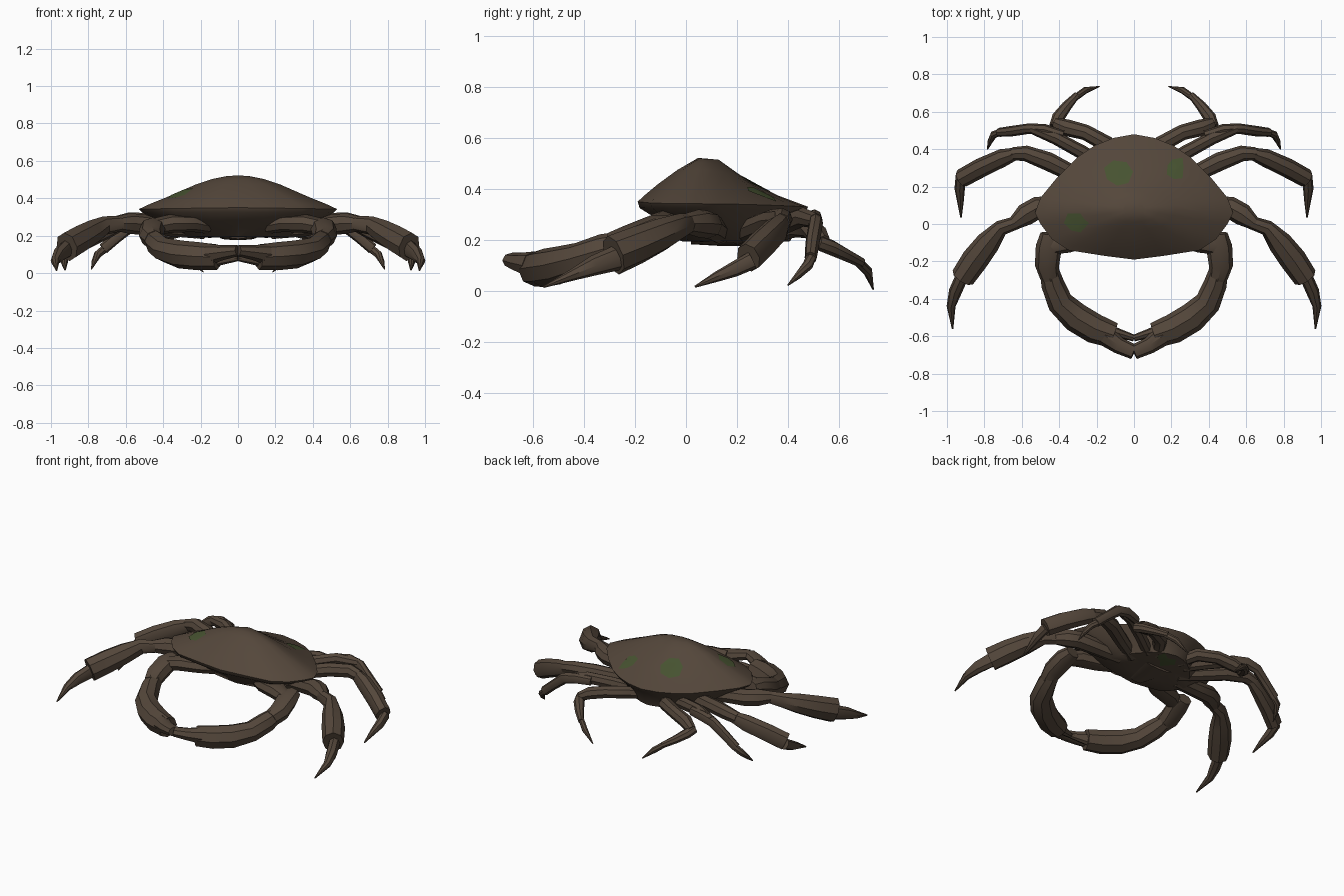
import bpy, bmesh, math
from mathutils import Vector
from mathutils.bvhtree import BVHTree


def material(name, color):
    m = bpy.data.materials.new(name)
    m.diffuse_color = (*color, 1)
    return m


BROWN = material("shell brown", (0.088, 0.062, 0.043))
GREEN = material("algae green", (0.062, 0.085, 0.030))


def finish(bm, name, mat, mirror=False, angle=40):
    bmesh.ops.recalc_face_normals(bm, faces=bm.faces)
    me = bpy.data.meshes.new(name)
    bm.to_mesh(me)
    bm.free()
    ob = bpy.data.objects.new(name, me)
    bpy.context.collection.objects.link(ob)
    me.materials.append(mat)
    bpy.ops.object.select_all(action='DESELECT')
    ob.select_set(True)
    bpy.context.view_layer.objects.active = ob
    bpy.ops.object.shade_smooth_by_angle(angle=math.radians(angle))
    if mirror:
        ob.modifiers.new("Mirror", 'MIRROR').use_mirror_merge = False
    return ob


def bridge(bm, rings):
    for a, b in zip(rings, rings[1:]):
        n = len(a)
        for i in range(n):
            bm.faces.new((a[i], a[(i + 1) % n], b[(i + 1) % n], b[i]))


def tube(bm, pts, sides=8):
    """Tapered limb segment through (x, y, z, width radius, height radius)."""
    P = [Vector(p[:3]) for p in pts]
    rings = []
    for i, p in enumerate(pts):
        t = (P[min(i + 1, len(P) - 1)] - P[max(i - 1, 0)]).normalized()
        side = t.cross(Vector((0, 0, 1))).normalized()
        up = side.cross(t)
        rings.append([bm.verts.new(P[i] + side * p[3] * math.cos(a) + up * p[4] * math.sin(a))
                      for a in (2 * math.pi * k / sides for k in range(sides))])
    bridge(bm, rings)
    bm.faces.new(rings[0])
    bm.faces.new(rings[-1])


def limb(name, segments):
    bm = bmesh.new()
    for s in segments:
        tube(bm, s)
    return finish(bm, name, BROWN, mirror=True)


# Carapace: half outline from the rear to the front, closed by mirroring
half = [(0, .48), (.11, .46), (.21, .42), (.30, .36), (.41, .25), (.50, .14), (.53, .06),
        (.50, 0), (.44, -.08), (.35, -.14), (.16, -.17), (0, -.19)]
outline = half + [(-x, y) for x, y in half[-2:0:-1]]
CY = .08


def dome_ring(bm, t, side, back, front):
    vs = []
    for x, y in outline:
        c = (y - CY) / math.hypot(x, y - CY)
        z = side + ((back if c > 0 else front) - side) * abs(c) ** 1.5
        vs.append(bm.verts.new((x * t, CY + (y - CY) * t, z)))
    return vs


bm = bmesh.new()
rings = [dome_ring(bm, *r) for r in (
    (.12, .518, .515, .522), (.26, .503, .475, .50), (.42, .475, .43, .475),
    (.70, .41, .375, .42), (.9, .367, .345, .375), (1, .342, .33, .35), (.97, .325, .308, .325))]
# Underside tucks in to a flat belly
for sx, y0, y1, z in ((.80, -.11, .44, .28), (.55, -.02, .41, .195), (.25, .08, .34, .19)):
    rings.append([bm.verts.new((x * sx, y0 + (y + .19) / .67 * (y1 - y0), z)) for x, y in outline])
bridge(bm, rings)
bm.faces.new(rings[0])
bm.faces.new(rings[-1])
bm.normal_update()
bmesh.ops.recalc_face_normals(bm, faces=bm.faces)
tree = BVHTree.FromBMesh(bm)
finish(bm, "carapace", BROWN)


# Algae patches draped over the shell
def patch(name, cx, cy, shape, top=True):
    bm = bmesh.new()
    s = 1 if top else -1

    def drop(x, y):
        hit = tree.ray_cast(Vector((x, y, 1 * s)), Vector((0, 0, -s)))[0]
        return bm.verts.new((x, y, hit.z + .004 * s))
    rr = [[drop(cx + x * f, cy + y * f) for x, y in shape] for f in (1, .7, .4, .1)]
    bridge(bm, rr)
    bm.faces.new(rr[-1])
    ob = finish(bm, name, GREEN)
    # keep the thin plate facing outward
    if ob.data.polygons[0].normal.z * s < 0:
        ob.data.flip_normals()


patch("algae_patch_middle", -.08, .27,
      [(-.08, .03), (-.03, .07), (.04, .06), (.075, .01), (.05, -.05), (-.01, -.065), (-.065, -.03)])
patch("algae_patch_rear", .225, .295,
      [(-.045, .02), (-.02, .05), (.035, .06), (.04, .01), (.035, -.05), (-.01, -.055), (-.05, -.03)])
patch("algae_patch_side", -.315, .005,
      [(-.06, 0), (-.04, .05), (.03, .05), (.05, .02), (.075, 0), (.03, -.05), (-.02, -.04)])
patch("algae_patch_belly", .03, .33,
      [(-.08, 0), (-.05, .05), (0, .03), (.05, .06), (.07, 0), (.02, -.02), (-.02, -.07)], False)

# Abdomen flap under the rear
bm = bmesh.new()
tube(bm, [(0, .02, .195, .05, .012), (0, .14, .188, .08, .012), (0, .24, .188, .10, .012)])
finish(bm, "abdomen_flap", BROWN)

# Pincer arms
limb("pincer_arm", [
    [(.16, -.01, .25, .04, .04), (.24, -.06, .265, .06, .045), (.36, -.09, .265, .065, .05),
     (.44, -.12, .25, .045, .045)],
    [(.45, -.05, .26, .05, .04), (.455, -.12, .245, .07, .055), (.465, -.22, .20, .065, .06),
     (.45, -.29, .175, .05, .055)],
    [(.455, -.24, .185, .05, .05), (.435, -.32, .16, .062, .065), (.395, -.42, .125, .07, .065),
     (.31, -.50, .10, .08, .075), (.21, -.56, .09, .08, .075), (.11, -.595, .085, .068, .068)],
])
limb("pincer_fingers", [
    [(.15, -.60, .10, .055, .055), (.08, -.65, .11, .045, .04), (0, -.685, .12, .04, .03)],
    [(.15, -.56, .075, .03, .05), (.08, -.585, .075, .025, .03), (0, -.61, .08, .018, .016)],
])

# Walking legs, front pair to rear pair
limb("front_leg", [
    [(.22, .13, .23, .05, .045), (.40, .10, .25, .055, .05), (.52, .085, .26, .06, .055),
     (.58, .05, .265, .06, .055), (.645, .0, .265, .035, .04)],
    [(.62, .01, .265, .035, .04), (.71, -.02, .255, .042, .05), (.78, -.10, .22, .065, .065),
     (.85, -.19, .18, .072, .075), (.915, -.285, .14, .066, .08)],
    [(.915, -.27, .13, .035, .05), (.955, -.36, .10, .035, .04), (.978, -.44, .065, .024, .024),
     (.97, -.56, .015, .004, .004)],
])
limb("second_leg", [
    [(.18, .20, .22, .04, .04), (.33, .27, .25, .045, .045), (.46, .335, .275, .05, .045),
     (.58, .378, .28, .042, .045), (.65, .375, .265, .035, .04)],
    [(.62, .38, .27, .03, .04), (.70, .355, .24, .048, .055), (.82, .30, .185, .052, .06),
     (.92, .245, .13, .05, .06)],
    [(.925, .26, .12, .028, .035), (.932, .19, .085, .028, .03), (.928, .12, .055, .018, .02),
     (.925, .035, .016, .004, .004)],
])
limb("third_leg", [
    [(.14, .30, .22, .035, .035), (.28, .385, .26, .038, .04), (.42, .46, .29, .035, .038),
     (.55, .51, .275, .026, .03)],
    [(.38, .475, .28, .025, .03), (.48, .505, .285, .03, .035), (.56, .51, .265, .028, .035),
     (.65, .497, .19, .028, .03), (.72, .49, .13, .024, .03)],
    [(.70, .495, .14, .02, .022), (.75, .478, .10, .02, .022), (.77, .44, .06, .014, .014),
     (.783, .40, .022, .003, .003)],
])
limb("rear_leg", [
    [(.08, .32, .22, .04, .035), (.15, .43, .25, .045, .04), (.26, .49, .245, .042, .04),
     (.36, .515, .22, .045, .04), (.42, .54, .19, .03, .03)],
    [(.425, .52, .19, .03, .03), (.405, .57, .17, .034, .03), (.36, .63, .14, .028, .025),
     (.305, .69, .11, .018, .02)],
    [(.315, .675, .115, .018, .02), (.26, .715, .075, .018, .02), (.185, .735, .006, .003, .003)],
])
